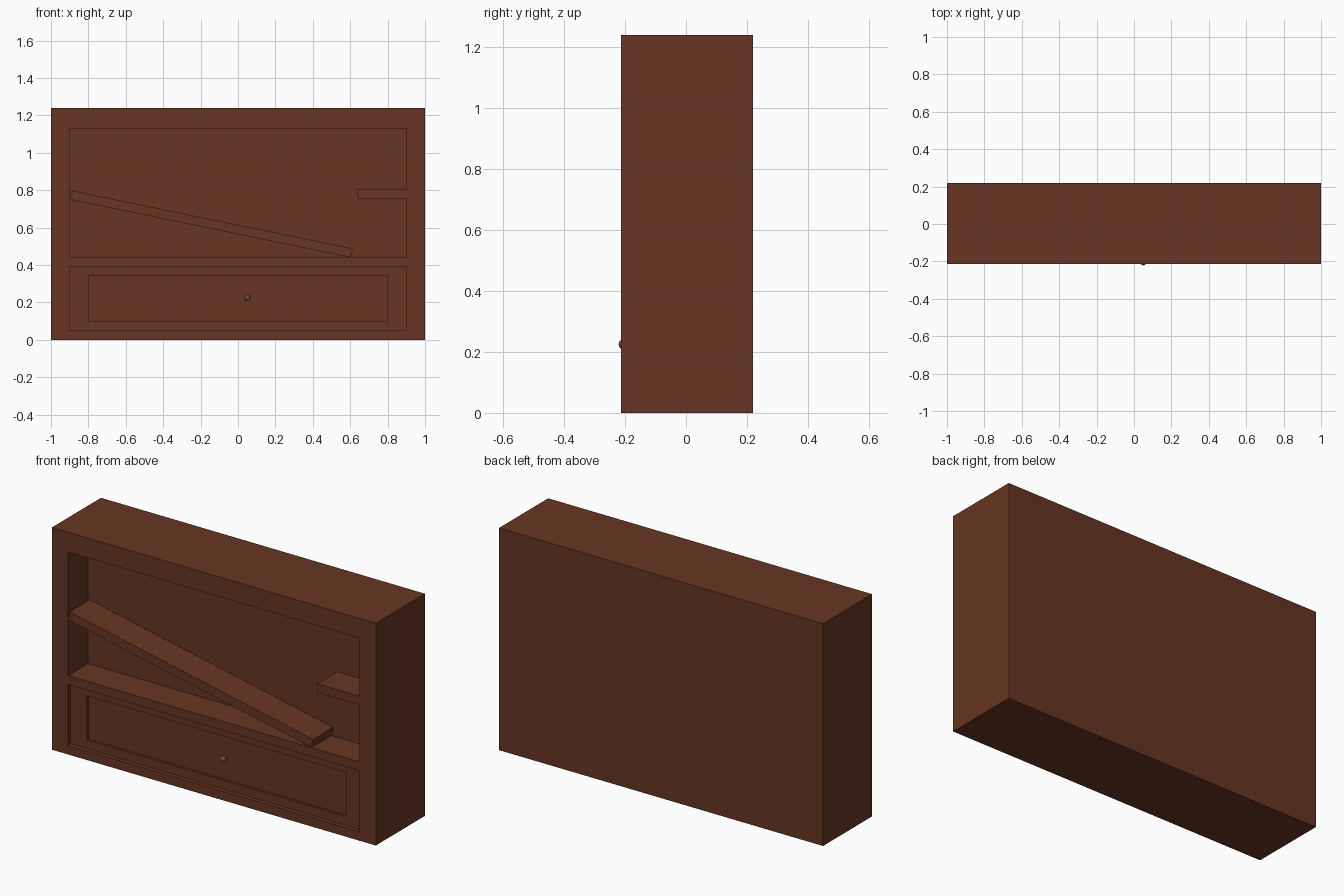
import bpy, bmesh, math
from mathutils import Matrix, Vector

if "Cube" in bpy.data.objects:
    bpy.data.objects.remove(bpy.data.objects["Cube"])

FRONT, BACK, RECESS = -0.213, 0.22, -0.036


def material(name, color):
    mat = bpy.data.materials.new(name)
    mat.diffuse_color = color
    mat.use_nodes = True
    mat.node_tree.nodes["Principled BSDF"].inputs["Base Color"].default_value = mat.diffuse_color
    return mat


wood = material("dark_wood", (0.135, 0.036, 0.016, 1))
brass = material("aged_brass", (0.16, 0.075, 0.022, 1))


def finish(bm, name, mat):
    bmesh.ops.recalc_face_normals(bm, faces=bm.faces)
    mesh = bpy.data.meshes.new(name)
    bm.to_mesh(mesh)
    bm.free()
    mesh.materials.append(mat)
    obj = bpy.data.objects.new(name, mesh)
    bpy.context.collection.objects.link(obj)
    return obj


def box(name, x, y, z, recess=None):
    """Box from ranges; recess = (x range, z range, floor y) sinks a panel in its front."""
    bm = bmesh.new()
    size = Vector((x[1] - x[0], y[1] - y[0], z[1] - z[0]))
    mid = Vector((sum(x), sum(y), sum(z))) / 2
    bmesh.ops.create_cube(bm, size=1, matrix=Matrix.Translation(mid) @ Matrix.Diagonal((*size, 1)))
    if recess:
        rx, rz, floor = recess
        face = min(bm.faces, key=lambda f: f.calc_center_median().y)
        bmesh.ops.inset_region(bm, faces=[face], thickness=0.02)
        for v in face.verts:
            v.co.x = rx[v.co.x > mid.x]
            v.co.z = rz[v.co.z > mid.z]
        out = bmesh.ops.extrude_discrete_faces(bm, faces=[face])
        for v in out["faces"][0].verts:
            v.co.y = floor
    return finish(bm, name, wood)


# Cabinet body with one open recess in the front
box("cabinet_body", (-1, 1), (FRONT, BACK), (0, 1.24),
    ((-0.9, 0.9), (0.05, 1.13), RECESS))

# Full-width shelf and the broken stub on the right
box("lower_shelf", (-0.9, 0.9), (FRONT, RECESS), (0.39, 0.44))
box("broken_shelf_stub", (0.64, 0.9), (FRONT, RECESS), (0.757, 0.806))

# Fallen shelf, leaning from the left wall down to the lower shelf
fallen = box("fallen_shelf", (-0.768, 0.768), (FRONT, RECESS), (-0.0245, 0.0245))
fallen.location = (-0.144, 0, 0.6195)
fallen.rotation_euler.y = math.radians(11.65)

# Drawer front with a sunken panel
box("drawer", (-0.9, 0.9), (-0.19, RECESS), (0.05, 0.39),
    ((-0.8, 0.8), (0.10, 0.345), -0.177))

# Drawer knob: ball on a short stem
bm = bmesh.new()
bmesh.ops.create_uvsphere(bm, u_segments=16, v_segments=10, radius=0.016,
                          matrix=Matrix.Translation((0.05, -0.205, 0.225)))
bmesh.ops.create_cone(bm, cap_ends=True, segments=16, radius1=0.009, radius2=0.009, depth=0.03,
                      matrix=Matrix.Translation((0.05, -0.191, 0.225)) @ Matrix.Rotation(math.pi / 2, 4, 'X'))
knob = finish(bm, "drawer_knob", brass)
bpy.context.view_layer.objects.active = knob
knob.select_set(True)
bpy.ops.object.shade_smooth_by_angle()
